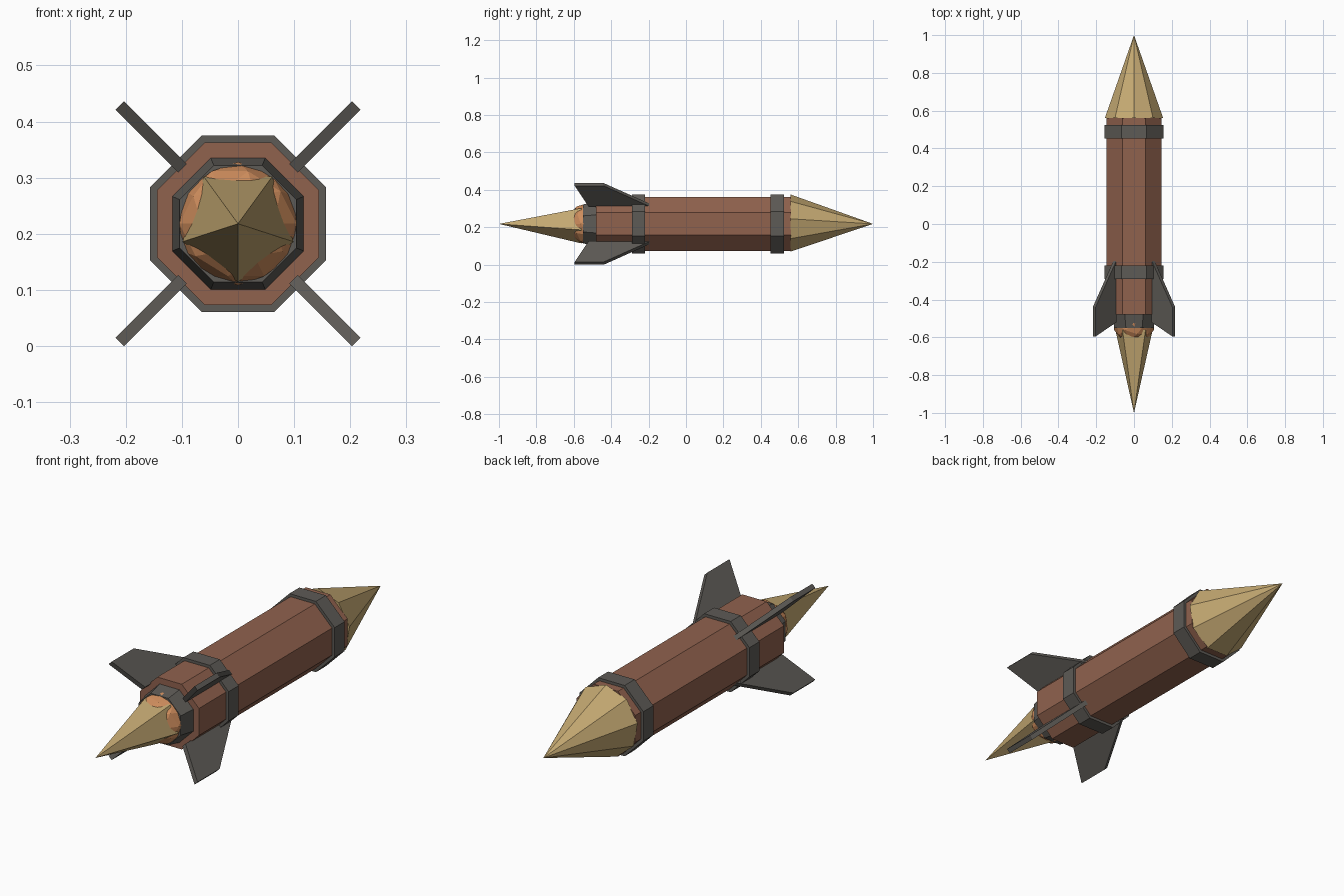
import bpy, math
from mathutils import Matrix, Vector

if "Cube" in bpy.data.objects:
    bpy.data.objects.remove(bpy.data.objects["Cube"])

ZC = 0.218  # height of the long axis


def material(name, rgb):
    m = bpy.data.materials.new(name)
    m.diffuse_color = (*rgb, 1)
    m.use_nodes = True
    m.node_tree.nodes["Principled BSDF"].inputs["Base Color"].default_value = m.diffuse_color
    return m


BROWN = material("red brown", (0.28, 0.122, 0.076))
GREY = material("dark grey", (0.110, 0.103, 0.092))
BRASS = material("brass", (0.56, 0.40, 0.170))
ORANGE = material("orange", (0.63, 0.27, 0.110))


def add_mesh(name, verts, faces, mat):
    me = bpy.data.meshes.new(name)
    me.from_pydata(verts, [], faces)
    me.materials.append(mat)
    ob = bpy.data.objects.new(name, me)
    bpy.context.collection.objects.link(ob)
    return ob


def tube(name, n, start, rings, mat):
    """Closed n-sided solid along y; rings = (y, corner radius), radius 0 = tip."""
    verts, faces, loops = [], [], []
    for y, r in rings:
        count = n if r > 0 else 1
        loops.append([len(verts) + i for i in range(count)])
        for i in range(count):
            a = start + 2 * math.pi * i / n
            verts.append((r * math.cos(a), y, ZC + r * math.sin(a)))
    for a, b in zip(loops, loops[1:]):
        for i in range(n):
            j = (i + 1) % n
            if len(b) == 1:
                faces.append((a[i], b[0], a[j]))
            elif len(a) == 1:
                faces.append((a[0], b[i], b[j]))
            else:
                faces.append((a[i], b[i], b[j], a[j]))
    if len(loops[0]) > 1:
        faces.append(loops[0])
    if len(loops[-1]) > 1:
        faces.append(loops[-1][::-1])
    return add_mesh(name, verts, faces, mat)


OCT = math.pi / 8                 # flats on top and sides
K = 1 / math.cos(math.pi / 8)     # flat distance to corner radius

# Octagonal body with two raised bands
tube("body", 8, OCT, [(-0.48, 0.1445 * K), (0.562, 0.1445 * K)], BROWN)
tube("rear_band", 8, OCT, [(-0.29, 0.157 * K), (-0.22, 0.157 * K)], GREY)
tube("front_band", 8, OCT, [(0.453, 0.157 * K), (0.523, 0.157 * K)], GREY)

# Pointed nose
tube("nose_cone", 9, math.pi / 2, [(0.56, 0.157), (1.0, 0)], BRASS)

# Tapered nozzle with faceted fire ball and flame spike
tube("nozzle", 8, OCT, [(-0.55, 0.104 * K), (-0.475, 0.118 * K)], GREY)
bpy.ops.mesh.primitive_ico_sphere_add(subdivisions=2, radius=0.11, location=(0, -0.528, ZC))
ball = bpy.context.object
ball.name = "fire_ball"
ball.data.materials.append(ORANGE)
tube("flame_spike", 5, -math.pi / 2, [(-1.0, 0), (-0.56, 0.104)], BRASS)

# Four swept diagonal fins, profile as (y, distance from axis)
PROFILE = [(-0.19, 0.140), (-0.44, 0.298), (-0.595, 0.298), (-0.52, 0.140)]
for k in range(4):
    rot = Matrix.Rotation(math.pi / 4 + k * math.pi / 2, 3, 'Y')
    verts = [rot @ Vector((r, y, t)) + Vector((0, 0, ZC))
             for t in (-0.0105, 0.0105) for y, r in PROFILE]
    faces = [(0, 1, 2, 3), (7, 6, 5, 4)]
    faces += [(i, i + 4, (i + 1) % 4 + 4, (i + 1) % 4) for i in range(4)]
    add_mesh(f"fin_{k + 1}", verts, faces, GREY)

# Make all normals face outward
for ob in bpy.data.objects:
    bpy.context.view_layer.objects.active = ob
    bpy.ops.object.mode_set(mode='EDIT')
    bpy.ops.mesh.select_all(action='SELECT')
    bpy.ops.mesh.normals_make_consistent(inside=False)
    bpy.ops.object.mode_set(mode='OBJECT')
